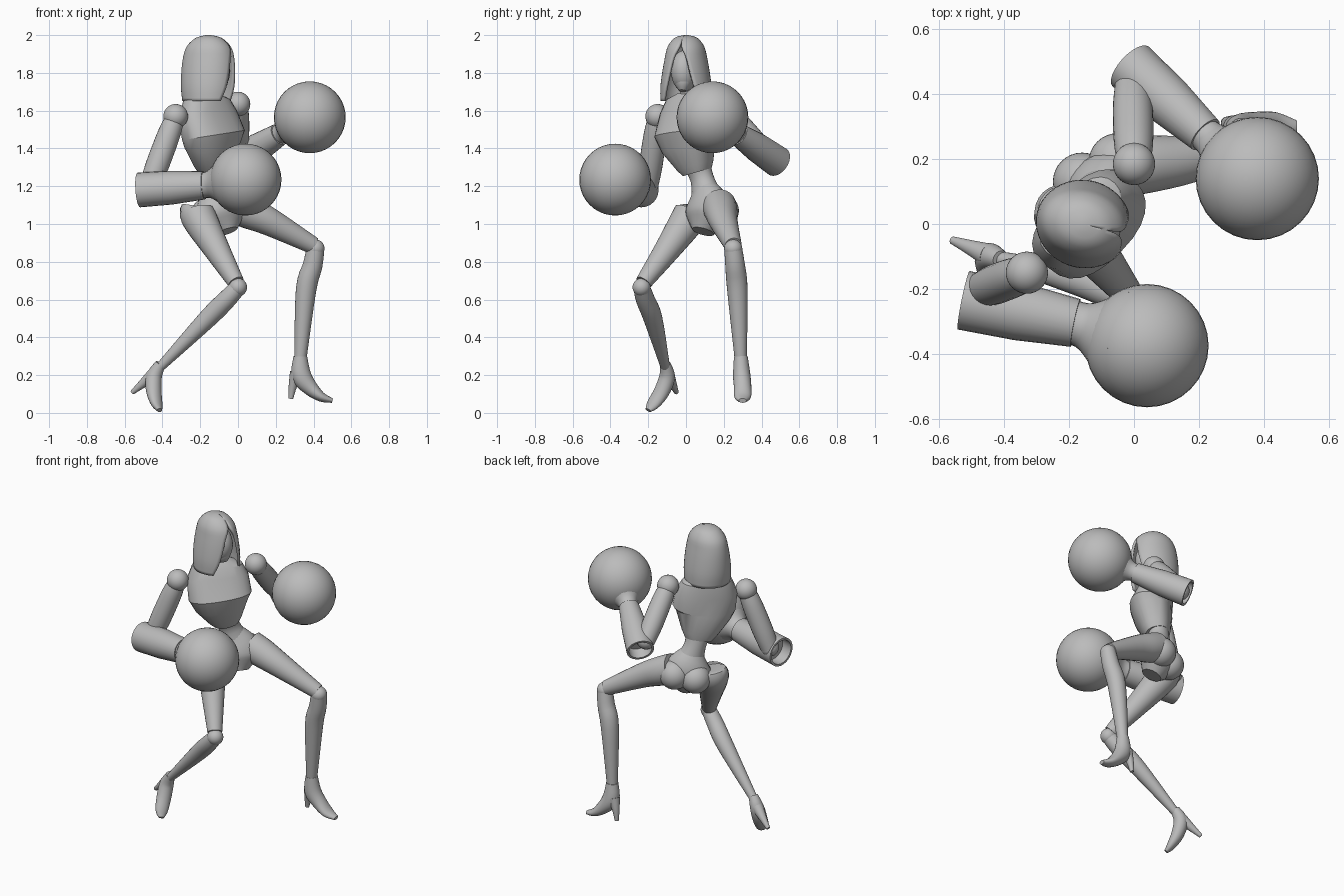
import bpy, bmesh, math
from mathutils import Vector, Matrix

if "Cube" in bpy.data.objects:
    bpy.data.objects.remove(bpy.data.objects["Cube"])

grey = bpy.data.materials.new("plain_grey")
grey.use_nodes = True
grey.diffuse_color = (0.5, 0.5, 0.5, 1)
grey.node_tree.nodes["Principled BSDF"].inputs["Base Color"].default_value = (0.5, 0.5, 0.5, 1)


def finish(name, bm, angle=40):
    bmesh.ops.recalc_face_normals(bm, faces=bm.faces)
    mesh = bpy.data.meshes.new(name)
    bm.to_mesh(mesh)
    bm.free()
    obj = bpy.data.objects.new(name, mesh)
    bpy.context.collection.objects.link(obj)
    mesh.materials.append(grey)
    bpy.ops.object.select_all(action="DESELECT")
    obj.select_set(True)
    bpy.context.view_layer.objects.active = obj
    bpy.ops.object.shade_smooth_by_angle(angle=math.radians(angle))
    return obj


def ball(name, co, size, turn=0):
    bm = bmesh.new()
    bmesh.ops.create_uvsphere(bm, u_segments=32, v_segments=20, radius=1)
    size = Vector(size) if isinstance(size, tuple) else Vector((size,) * 3)
    m = Matrix.Translation(co) @ Matrix.Rotation(turn, 4, "Z") @ Matrix.Diagonal(size).to_4x4()
    bm.transform(m)
    return finish(name, bm)


def resample(rows, steps):
    """Catmull-Rom smoothing of rows of equal-length numbers."""
    out = []
    for i in range(len(rows) - 1):
        p = [rows[max(0, min(len(rows) - 1, i + k))] for k in (-1, 0, 1, 2)]
        for s in range(steps):
            t = s / steps
            out.append([0.5 * (2 * b + (c - a) * t + (2 * a - 5 * b + 4 * c - d) * t * t
                               + (3 * b - a - 3 * c + d) * t ** 3) for a, b, c, d in zip(*p)])
    return out + [rows[-1]]


def loft(name, rows, side=(1, 0, 0), steps=4, n=24, power=1, straight=False, angle=40):
    """Rings x, y, z, half width, half depth joined along a path."""
    rows = resample([r if len(r) == 5 else (*r, r[3]) for r in rows], steps)
    pts = [Vector(r[:3]) for r in rows]
    bm = bmesh.new()
    rings = []
    for i, r in enumerate(rows):
        t = pts[min(i + 1, len(pts) - 1)] - pts[max(i - 1, 0)]
        if straight:
            t = pts[-1] - pts[0]
        t.normalize()
        u = Vector(side)
        u = (u - t * u.dot(t)).normalized()
        v = t.cross(u)
        ring = []
        for j in range(n):
            c, s = math.cos(math.tau * j / n), math.sin(math.tau * j / n)
            c, s = (math.copysign(abs(k) ** power, k) for k in (c, s))
            ring.append(bm.verts.new(pts[i] + u * c * r[3] + v * s * r[4]))
        rings.append(ring)
    for a, b in zip(rings, rings[1:]):
        for j in range(n):
            bm.faces.new((a[j], a[(j + 1) % n], b[(j + 1) % n], b[j]))
    bm.faces.new(rings[0])
    bm.faces.new(rings[-1])
    return finish(name, bm, angle)


def along(a, b, t):
    return tuple(Vector(a).lerp(Vector(b), t))


# Torso
across = (0.33, 0.335, 0.065)
loft("chest", [(-.165, .02, 1.69, .07, .055), (-.165, .02, 1.655, .15, .08),
               (-.16, .015, 1.58, .185, .1), (-.13, .0, 1.47, .19, .125),
               (-.135, .015, 1.42, .165, .115), (-.13, .05, 1.31, .105, .085),
               (-.13, .06, 1.275, .08, .07)], across, steps=1, power=.85, angle=25)
loft("abdomen", [(-.13, .05, 1.34, .08, .07), (-.125, .085, 1.24, .065, .06),
                 (-.1, .11, 1.14, .09, .075)], across)
hips = (.23, .15, .03)
loft("pelvis", [(-.115, .1, 1.2, .07, .06), (-.1, .115, 1.12, .13, .095),
                (-.085, .11, 1.04, .14, .1), (-.06, .09, .96, .06, .06)], hips)
ball("left_buttock", (-.05, .19, 1.07), .09)
ball("right_buttock", (-.16, .13, 1.05), .09)

# Head inside an open hood
loft("neck", [(-.165, .02, 1.65, .055), (-.15, .01, 1.72, .042), (-.14, 0, 1.8, .042)])
turn = math.radians(-15)
ball("face", (-.125, -.008, 1.81), (.085, .07, .11), turn)
loft("jaw", [(-.12, -.01, 1.8, .07, .07), (-.1, -.015, 1.74, .045, .05),
             (-.09, -.018, 1.705, .02, .022)], (0, 1, 0))

# Hood rows: height, half length, half width, half opening angle
hood_rows = resample([(2.0, .012, .012, 0), (1.985, .07, .06, 0), (1.94, .118, .095, .08),
                      (1.88, .138, .11, .35), (1.8, .147, .125, .5),
                      (1.72, .148, .135, .65), (1.65, .14, .135, .85)], 3)
bm = bmesh.new()
grid = []
for z, a, b, gap in hood_rows:
    angles = [gap + (math.tau - 2 * gap) * j / 36 for j in range(37)]
    grid.append([bm.verts.new((a * math.cos(w), b * math.sin(w), z)) for w in angles])
for p, q in zip(grid, grid[1:]):
    for j in range(36):
        bm.faces.new((p[j], p[j + 1], q[j + 1], q[j]))
bm.faces.new(grid[0])
bmesh.ops.remove_doubles(bm, verts=bm.verts, dist=.0001)
bm.transform(Matrix.Translation((-.155, 0, 0)) @ Matrix.Rotation(turn, 4, "Z"))
hood = finish("hood", bm)
shell = hood.modifiers.new("thickness", "SOLIDIFY")
shell.thickness = .015
shell.offset = -1

# Arms: shoulder, upper arm end, forearm start, wrist, glove centre
arms = {
    "right": ((-.33, -.15, 1.57), (-.465, -.2, 1.21), (-.525, -.235, 1.18),
              (-.18, -.305, 1.205), (.04, -.375, 1.235), .092, .075),
    "left": ((0, .185, 1.635), (-.005, .42, 1.37), (-.01, .485, 1.33),
             (.22, .275, 1.475), (.38, .14, 1.565), .083, .06),
}
for label, (shoulder, elbow, start, wrist, glove, big, small) in arms.items():
    ball(label + "_shoulder_joint", shoulder, .065)
    loft(label + "_upper_arm", [(*shoulder, .048), (*along(shoulder, elbow, .25), .06),
                                (*along(shoulder, elbow, .7), .062), (*elbow, .055)], (0, 0, 1) if label == "left" else (1, 0, 0))
    ball(label + "_elbow_joint", elbow, .055)
    rim = big - .014
    loft(label + "_forearm", [(*along(start, wrist, .2), rim), (*start, rim), (*start, big),
                              (*along(start, wrist, .5), (big + small) / 2 + .006),
                              (*wrist, small)], (0, 0, 1), steps=1, straight=True)
    loft(label + "_glove_cuff", [(*along(wrist, glove, -.05), small - .008),
                                 (*along(wrist, glove, .15), small),
                                 (*along(wrist, glove, .4), small + .045),
                                 (*along(wrist, glove, .6), small + .09)], (0, 0, 1))
    ball(label + "_glove", glove, .19)

# Legs
legs = {
    "right": ([(-.215, .035, 1.09, .08), (-.21, .02, 1.04, .094), (-.115, -.095, .87, .07),
               (-.01, -.225, .69, .044)], (0, -.235, .665),
              [(0, -.235, .665, .044), (-.06, -.215, .6, .05), (-.16, -.175, .5, .05),
               (-.41, -.11, .245, .025)]),
    "left": ([(-.03, .175, 1.1, .09), (.05, .185, 1.065, .088), (.17, .2, 1.01, .074),
              (.4, .25, .885, .046)], (.41, .25, .87),
             [(.41, .25, .87, .047), (.395, .26, .78, .052), (.36, .272, .65, .054),
              (.33, .29, .28, .032)]),
}
for label, (thigh, knee, shin) in legs.items():
    loft(label + "_thigh", thigh, (.3, 1, .2))
    ball(label + "_knee", knee, .048)
    loft(label + "_shin", shin, (.3, 1, .2))

# High-heeled shoes
loft("left_shoe", [(.33, .29, .3, .036), (.335, .295, .2, .046, .052), (.38, .3, .135, .046, .042),
                   (.44, .3, .085, .044, .026), (.5, .3, .065, .02, .012)], (0, 1, 0))
loft("left_heel", [(.31, .3, .21, .036), (.29, .31, .14, .022), (.28, .315, .075, .012)], (0, 1, 0))
slant = (-.7, -.7, .4)
loft("right_shoe", [(-.41, -.11, .26, .028), (-.445, -.1, .19, .042), (-.445, -.13, .11, .044, .038),
                    (-.43, -.175, .045, .038, .025), (-.415, -.2, .014, .018, .012)], slant)
loft("right_heel", [(-.45, -.095, .2, .036), (-.51, -.07, .15, .022), (-.56, -.05, .108, .012)], slant)
